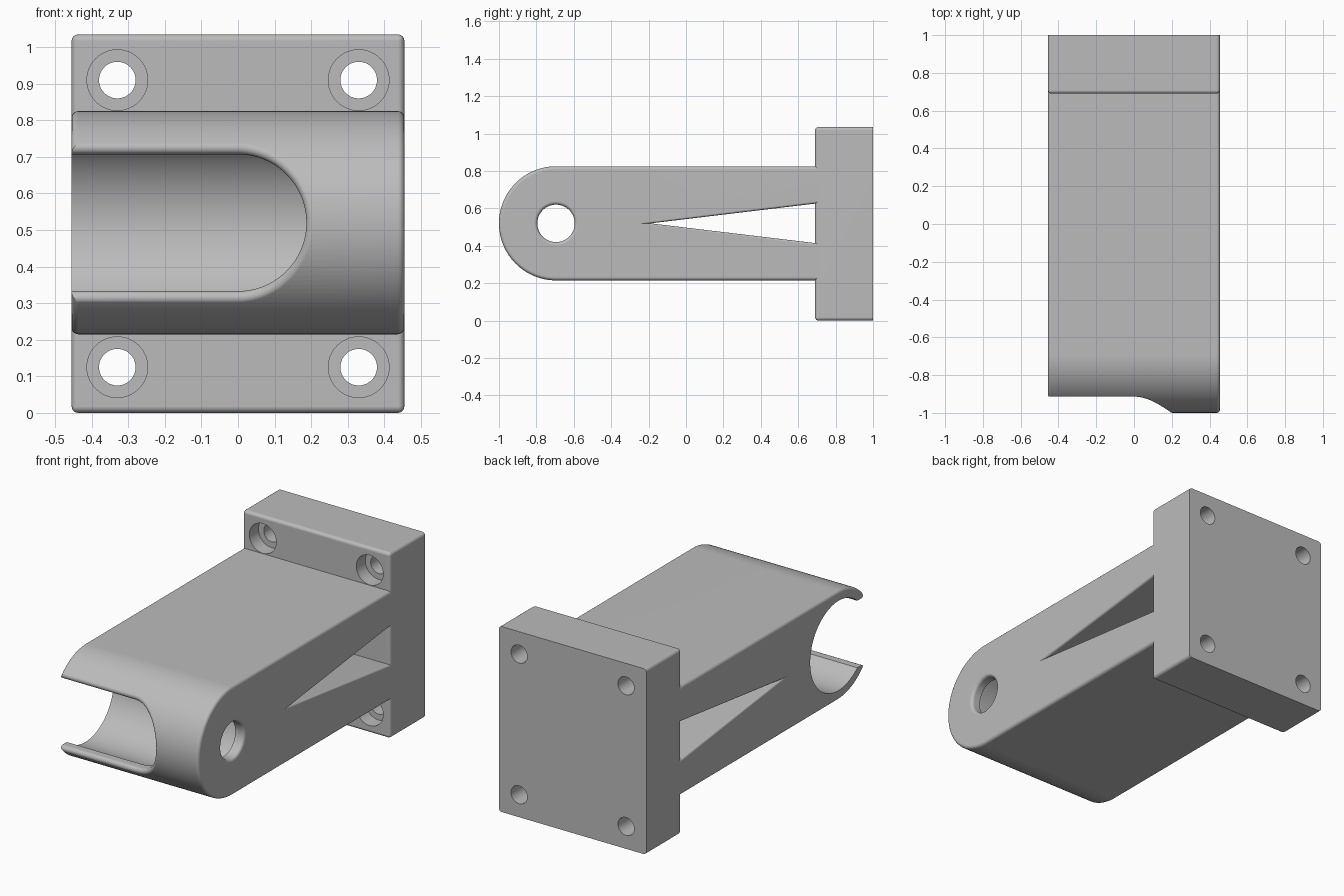
import bpy, bmesh
from math import sin, cos, pi, sqrt, radians
from mathutils import Vector

if "Cube" in bpy.data.objects:
    bpy.data.objects.remove(bpy.data.objects["Cube"])

HALF = 0.455            # half width of the bracket
AXIS_Y, AXIS_Z = -0.695, 0.52
OUTER, BORE = 0.305, 0.25
FILLET = 0.018
STEPS = 5

grey = bpy.data.materials.new("light grey")
grey.use_nodes = True
grey.diffuse_color = (0.5, 0.5, 0.5, 1)
grey.node_tree.nodes["Principled BSDF"].inputs["Base Color"].default_value = (0.5, 0.5, 0.5, 1)


def make_object(name, bm):
    bmesh.ops.recalc_face_normals(bm, faces=bm.faces)
    mesh = bpy.data.meshes.new(name)
    bm.to_mesh(mesh)
    bm.free()
    mesh.materials.append(grey)
    obj = bpy.data.objects.new(name, mesh)
    bpy.context.collection.objects.link(obj)
    return obj


def loft(name, rings):
    """Closed solid through rings of equal point count, capped at both ends."""
    bm = bmesh.new()
    rows = [[bm.verts.new(p) for p in ring] for ring in rings]
    n = len(rows[0])
    for a, b in zip(rows, rows[1:]):
        for i in range(n):
            j = (i + 1) % n
            bm.faces.new((a[i], a[j], b[j], b[i]))
    bm.faces.new(rows[0])
    bm.faces.new(rows[-1])
    return make_object(name, bm)


def lathe(name, profile, place, count=96):
    """Revolve (distance along axis, radius) pairs; place maps to world space."""
    angles = [2 * pi * i / count for i in range(count)]
    return loft(name, [[place(t, r * cos(a), r * sin(a)) for a in angles] for t, r in profile])


def apply(obj, mod):
    bpy.ops.object.select_all(action='DESELECT')
    bpy.context.view_layer.objects.active = obj
    obj.select_set(True)
    bpy.ops.object.modifier_apply(modifier=mod.name)


def cut(obj, cutter):
    cutter.hide_render = True
    mod = obj.modifiers.new("cut", 'BOOLEAN')
    mod.operation = 'DIFFERENCE'
    mod.solver = 'EXACT'
    mod.object = cutter
    apply(obj, mod)
    bpy.data.objects.remove(cutter)


def finish(obj):
    bpy.ops.object.select_all(action='DESELECT')
    bpy.context.view_layer.objects.active = obj
    obj.select_set(True)
    bpy.ops.object.shade_smooth_by_angle(angle=radians(32))
    mod = obj.modifiers.new("normals", 'WEIGHTED_NORMAL')
    mod.keep_sharp = True


def quarter(r):
    """(depth from face, inset) pairs of a rounded edge, from the face inward."""
    return [(r * (1 - cos(a)), r * (1 - sin(a)))
            for a in (pi / 2 * i / STEPS for i in range(STEPS + 1))]


# Arm: flat bar with a round nose and rounded side edges
def arm_ring(x, inset):
    r = OUTER - inset
    ring = [(x, 0.71, AXIS_Z + r)]
    for i in range(65):
        a = pi / 2 + pi * i / 64
        ring.append((x, AXIS_Y + r * cos(a), AXIS_Z + r * sin(a)))
    return ring + [(x, 0.71, AXIS_Z - r)]


edge = quarter(FILLET)
arm = loft("arm", [arm_ring(-HALF + d, o) for d, o in edge]
           + [arm_ring(HALF - d, o) for d, o in reversed(edge)])

# Wedge opening through the arm, flared at both sides
def wedge_ring(x, o):
    slope, tip = 0.12, -0.19 - o / 0.12
    h = (0.75 - tip) * slope
    return [(x, tip, AXIS_Z), (x, 0.75, AXIS_Z + h), (x, 0.75, AXIS_Z - h)]


flare = quarter(0.012)
cut(arm, loft("wedge_cutter",
              [wedge_ring(-0.6, 0.012)] + [wedge_ring(-HALF + d, o) for d, o in flare]
              + [wedge_ring(HALF - d, o) for d, o in reversed(flare)] + [wedge_ring(0.6, 0.012)]))

# Wide bore open at one side, with a narrow pin hole through the other wall
bore = [(-0.6, BORE), (0.4, BORE), (0.4, 0.1)]
bore += [(HALF - d, 0.1 + o) for d, o in reversed(edge)] + [(0.6, 0.1 + FILLET)]
cut(arm, lathe("bore_cutter", bore, lambda t, u, v: (t, AXIS_Y + u, AXIS_Z + v)))

# Nose slot with a rolled lip following the round nose
SLOT = 0.187
outline = [((-0.6, -SLOT), (0, -1))]
for i in range(49):
    a = -pi / 2 + pi * i / 48
    outline.append(((SLOT * cos(a), SLOT * sin(a)), (cos(a), sin(a))))
outline.append(((-0.6, SLOT), (0, 1)))

columns = []
for (x, z), (nx, nz) in outline:
    inward = Vector((-nx, 0, -nz))
    cx, cz = x + FILLET * nx, z + FILLET * nz
    cy = -sqrt((OUTER - FILLET) ** 2 - cz ** 2)
    out = Vector((0, cy, cz)).normalized()
    centre = Vector((cx, AXIS_Y + cy, AXIS_Z + cz))
    total = inward.angle(out)
    column = [Vector((x, -0.65, AXIS_Z + z))]
    for k in range(9):
        t = k / 8
        d = (inward * sin((1 - t) * total) + out * sin(t * total)) / sin(total)
        column.append(centre + FILLET * d)
    far = centre + out * (FILLET + 0.04)
    columns.append(column + [far, Vector((far.x, -1.3, far.z))])
cut(arm, loft("slot_cutter", list(zip(*columns))))
finish(arm)

# Mounting plate: block with every edge rounded except around the back
bm = bmesh.new()
bmesh.ops.create_cube(bm, size=1)
for v in bm.verts:
    v.co = (v.co.x * 2 * HALF, 0.845 + v.co.y * 0.31, 0.5175 + v.co.z * 1.035)
front_edges = [e for e in bm.edges if min(v.co.y for v in e.verts) < 0.8]
bmesh.ops.bevel(bm, geom=front_edges, offset=FILLET, segments=4, profile=0.5, affect='EDGES')
plate = make_object("mounting_plate", bm)

# Counterbored screw holes
screw = [(0.6, 0.083), (0.77, 0.083), (0.77, 0.05), (1.1, 0.05)]
for x in (-0.33, 0.33):
    for z in (0.125, 0.91):
        cut(plate, lathe("screw_cutter", screw,
                         lambda t, u, v: (x + u, t, z + v), 48))
finish(plate)
